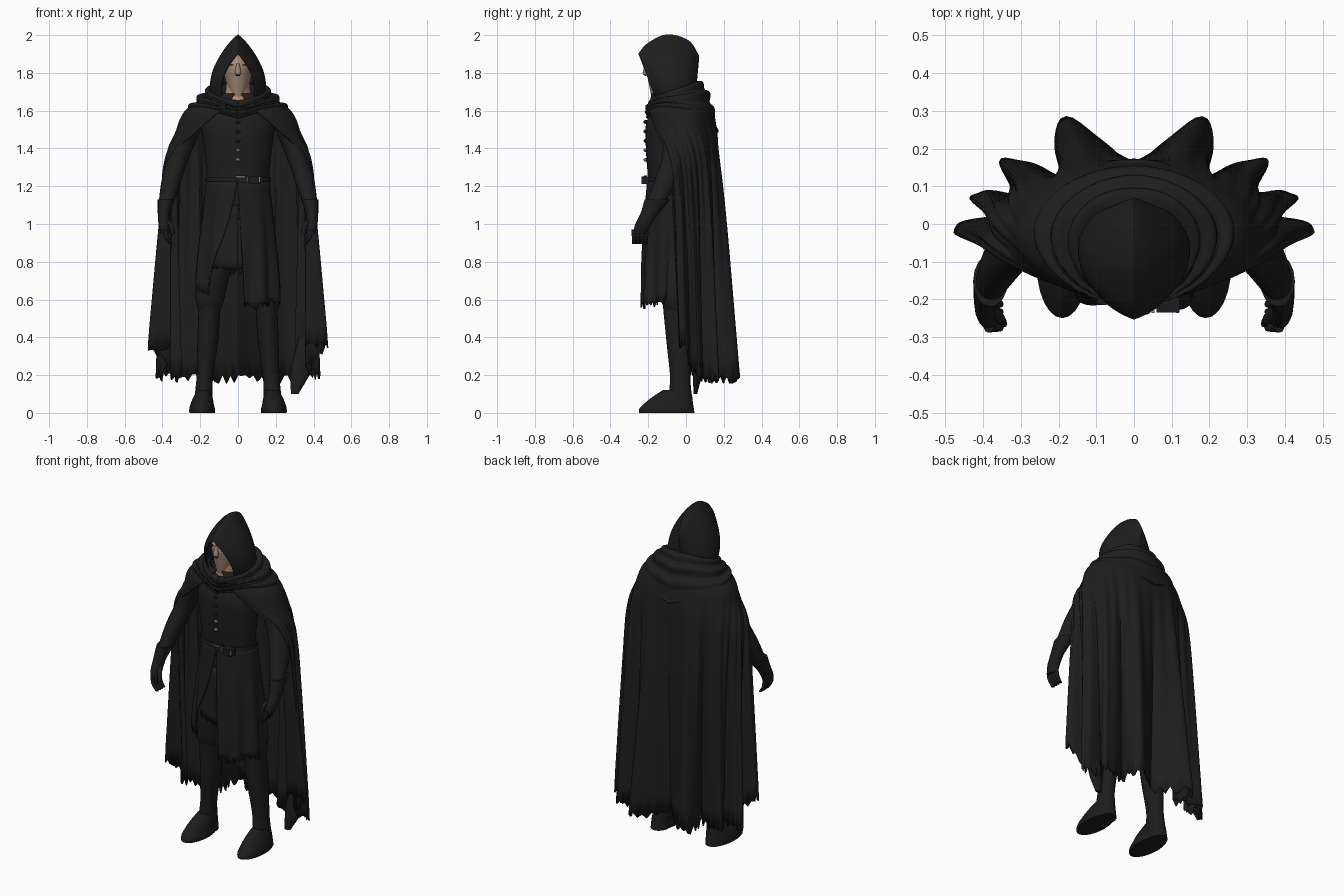
import bpy, bmesh, math, random
from math import sin, cos, pi
from mathutils import Vector

random.seed(4)
cube = bpy.data.objects.get("Cube")
if cube:
    bpy.data.objects.remove(cube, do_unlink=True)


def material(name, r, g, b):
    m = bpy.data.materials.new(name)
    m.use_nodes = True
    m.diffuse_color = (r, g, b, 1)
    shader = next(n for n in m.node_tree.nodes if n.type == "BSDF_PRINCIPLED")
    shader.inputs["Base Color"].default_value = (r, g, b, 1)
    shader.inputs["Roughness"].default_value = .9
    return m


CLOTH = material("black_cloth", .013, .013, .013)
LEATHER = material("black_leather", .012, .012, .013)
SKIN = material("skin", .36, .25, .18)
NECK = material("warm_skin", .62, .34, .21)
BRASS = material("brass", .4, .2, .1)
STEEL = material("dull_steel", .16, .15, .14)


def spline(points, count):
    """Sample a smooth curve evenly through the control points."""
    pts = [Vector(p) for p in points]
    pts = [pts[0] * 2 - pts[1]] + pts + [pts[-1] * 2 - pts[-2]]
    out = []
    for k in range(count):
        t = k * (len(pts) - 3) / (count - 1)
        i = min(int(t), len(pts) - 4)
        t -= i
        a, b, c, d = pts[i:i + 4]
        out.append(b + ((c - a) + ((a * 2 - b * 5 + c * 4 - d) + (b * 3 - a - c * 3 + d) * t) * t) * (t / 2))
    return out


def skin_grid(name, grid, mat, closed=False, thick=0):
    """Turn rows of points into a smooth surface, capped when closed."""
    bm = bmesh.new()
    rows = [[bm.verts.new(p) for p in row] for row in grid]
    for top, low in zip(rows, rows[1:]):
        count = len(top)
        for i in range(count if closed else count - 1):
            j = (i + 1) % count
            bm.faces.new((top[i], low[i], low[j], top[j]))
    if closed:
        bm.faces.new(rows[0])
        bm.faces.new(rows[-1])
    bmesh.ops.recalc_face_normals(bm, faces=bm.faces)
    mesh = bpy.data.meshes.new(name)
    bm.to_mesh(mesh)
    bm.free()
    mesh.polygons.foreach_set("use_smooth", [True] * len(mesh.polygons))
    mesh.set_sharp_from_angle(angle=math.radians(50))
    mesh.materials.append(mat)
    obj = bpy.data.objects.new(name, mesh)
    bpy.context.collection.objects.link(obj)
    if thick:
        mod = obj.modifiers.new("thickness", "SOLIDIFY")
        mod.thickness = thick
        mod.offset = 0


def drape(name, profiles, rule, across, down, torn=0):
    """Cloth sheet: rule(profile, u) gives a point, with u from -1 to 1."""
    grid = [[Vector(rule(p, 2 * i / (across - 1) - 1)) for i in range(across)]
            for p in spline(profiles, down)]
    for point in grid[-1]:
        point.z += random.uniform(-torn, torn / 2)
    skin_grid(name, grid, CLOTH, thick=.008)


def tube(name, rings, mat, side=1, depth=1, sides=24):
    """Solid body through level rings of (x, y, z, radius)."""
    turn = [math.tau * k / sides for k in range(sides)]
    skin_grid(name, [[(side * x + r * cos(a), y + depth * r * sin(a), z) for a in turn]
                     for x, y, z, r in spline(rings, len(rings) * 4)], mat, closed=True)


def box(name, place, size, mat):
    x, y, z = place
    w, d, h = (s / 2 for s in size)
    ring = [(-w, -d), (w, -d), (w, d), (-w, d)]
    skin_grid(name, [[(x + a, y + b, z + c) for a, b in ring] for c in (-h, h)], mat, closed=True)


# Head and neck
tube("neck", [(0, -.08, 1.58, .07), (0, -.1, 1.74, .065)], NECK, depth=1.3)
tube("head", [(0, -.15, 1.675, .025), (0, -.125, 1.7, .047), (0, -.11, 1.76, .067),
              (0, -.11, 1.83, .075), (0, -.1, 1.9, .06)], SKIN, depth=1.35)
tube("nose", [(0, -.207, 1.785, .01), (0, -.214, 1.8, .016), (0, -.207, 1.85, .008)], SKIN, sides=10)
box("nostrils", (0, -.216, 1.787), (.022, .01, .008), LEATHER)
for side, word in ((1, "left"), (-1, "right")):
    box(word + "_eye", (side * .03, -.2, 1.842), (.02, .008, .006), LEATHER)


# Hood: arches from the front rim to the closed back
def hood_arch(profile, u):
    y, top, width, lean = profile
    s = abs(u)
    x = math.copysign(width * sin(1.9 * s) ** .85, u)
    return x, y + lean * s, top + (1.67 - top) * s


drape("hood", [(-.25, 1.9, .088, .09), (-.2, 1.955, .132, .09), (-.1, 2, .143, .06),
               (.01, 1.97, .105, .01), (.06, 1.9, .05, -.02), (.066, 1.88, 0, -.02)], hood_arch, 41, 31)


# Cowl: swagged rings, low at the back and lifted over the shoulders
def cowl_ring(profile, u):
    rx, ry, y, back, front, arch = profile
    a = pi * u
    swag = .008 * sin(rx * 140 + 2 * cos(2 * a))
    z = (back + front) / 2 + (back - front) / 2 * cos(a) + arch * abs(sin(a))
    return (rx + swag) * sin(a), y + (ry + swag) * cos(a), z + swag


drape("cowl", [(.12, .11, -.06, 1.75, 1.65, .02), (.15, .15, -.05, 1.72, 1.62, .04),
               (.21, .17, -.035, 1.62, 1.59, .06), (.26, .185, -.02, 1.48, 1.56, .09)], cowl_ring, 61, 33)


# Cloak: open rings whose folds deepen toward a torn hem, lifted at the front edges
def cloak_ring(profile, u):
    z, rx, ry, y, opening, fold = profile
    s = abs(u)
    a = opening * s ** .85
    lobe = fold * (1 - 1.2 * s + s ** 3) * ((1 - cos(8 * pi * s)) / 2) ** .7
    lean = a + (1 - s) / 4
    pleat = min(fold, .04) * .15 * sin(70 * s)
    x = (rx + pleat) * sin(a) + lobe * sin(lean)
    lift = .9 * fold * min(1, (s / .85) ** 8)
    return math.copysign(x, u), y + (ry + pleat) * cos(a) + lobe * cos(lean), z + lift


drape("cloak", [(1.69, .13, .14, -.04, 3, 0), (1.6, .275, .17, -.03, 2.8, 0),
                (1.48, .325, .18, -.02, 2.4, .01), (1.32, .37, .18, -.02, 2, .03),
                (.95, .37, .17, -.01, 1.9, .08), (.19, .36, .14, 0, 1.8, .19)], cloak_ring, 161, 37, .035)
tube("torn_cloak_strip", [(.35, .06, .4, .03), (.33, .06, .22, .05), (.3, .05, .1, .02)],
     CLOTH, depth=.5, sides=10)

# Tunic body, belt and fastenings
tube("tunic", [(0, -.08, .98, .17), (0, -.08, 1.15, .175), (0, -.09, 1.25, .165), (0, -.09, 1.4, .18),
               (0, -.08, 1.54, .19), (0, -.06, 1.66, .12)], CLOTH, depth=.68)
tube("belt", [(0, -.09, 1.225, .175), (0, -.09, 1.25, .173)], LEATHER, depth=.7)
box("belt_buckle", (.02, -.215, 1.238), (.055, .016, .04), LEATHER)
box("buckle_bar", (.01, -.22, 1.25), (.05, .012, .006), STEEL)
box("belt_pouch", (.09, -.215, 1.232), (.06, .04, .04), LEATHER)
for x in (.05, .115):
    box("belt_stud", (x, -.226, 1.236), (.008, .02, .025), BRASS)
for k in range(5):
    z = 1.54 - k * .05
    tube("button", [(0, -.213, z + h, .013 - abs(h) * .8) for h in (-.01, 0, .01)],
         STEEL if k > 2 else LEATHER, sides=8)
tube("cloak_clasp", [(-.08, -.205, z, .02) for z in (1.61, 1.63)], LEATHER, depth=.5, sides=10)


# Coat skirt open at the front over a shorter under skirt, longest in front
def skirt_ring(profile, u):
    z, width, left, right, wave = profile
    a = left + (math.tau - left - right) * (u + 1) / 2
    r = width * (1 + wave * cos(10 * a))
    return r * sin(a), -.08 - .74 * r * cos(a), z - wave * (sin(a) / 2 + cos(a))


drape("coat_skirt", [(1.23, .165, 0, 0, 0), (1.05, .185, .05, .25, .02),
                     (.85, .205, .12, .6, .05), (.67, .215, .16, .85, .08)], skirt_ring, 97, 20, .035)
drape("under_skirt", [(1.1, .165, 0, 0, 0), (.95, .17, 0, 0, .02), (.78, .175, 0, 0, .02)],
      skirt_ring, 65, 8, .015)

# Legs, boots, arms and gloved hands
for side, word in ((1, "left_"), (-1, "right_")):
    tube(word + "trouser_leg", [(.09, -.07, 1.02, .09), (.12, -.07, .8, .088), (.145, -.06, .64, .08),
                                (.15, -.055, .57, .068), (.155, -.05, .53, .05)], CLOTH, side)
    tube(word + "boot", [(.15, -.05, .57, .058), (.16, -.035, .38, .055), (.175, -.03, .2, .044),
                         (.18, -.03, .12, .046), (.185, -.02, 0, .052)], LEATHER, side, 1.25)
    tube(word + "foot", [(.183, -.05, .12, .035), (.186, -.075, .08, .052), (.19, -.095, .045, .062),
                         (.19, -.105, .02, .068), (.19, -.105, 0, .068)], LEATHER, side, 2.1)
    tube(word + "sleeve", [(.2, -.04, 1.61, .055), (.255, -.05, 1.5, .06), (.31, -.06, 1.36, .055),
                           (.35, -.1, 1.24, .053), (.39, -.18, 1.07, .035)], CLOTH, side, 1.2)
    tube(word + "glove", [(.38, -.15, 1.13, .046), (.392, -.19, 1.06, .033), (.392, -.225, 1, .029),
                          (.385, -.245, .95, .024)], LEATHER, side, 1.5, 16)
    for k in range(4):
        y = -.275 + k * .021
        tube(word + "finger", [(.385, y, .97, .013), (.378, y, .93, .012), (.355, y, .895, .01)],
             LEATHER, side, 1, 8)
    tube(word + "thumb", [(.378, -.22, 1.03, .014), (.355, -.25, .99, .014), (.345, -.265, .945, .009)],
         LEATHER, side, 1, 8)
